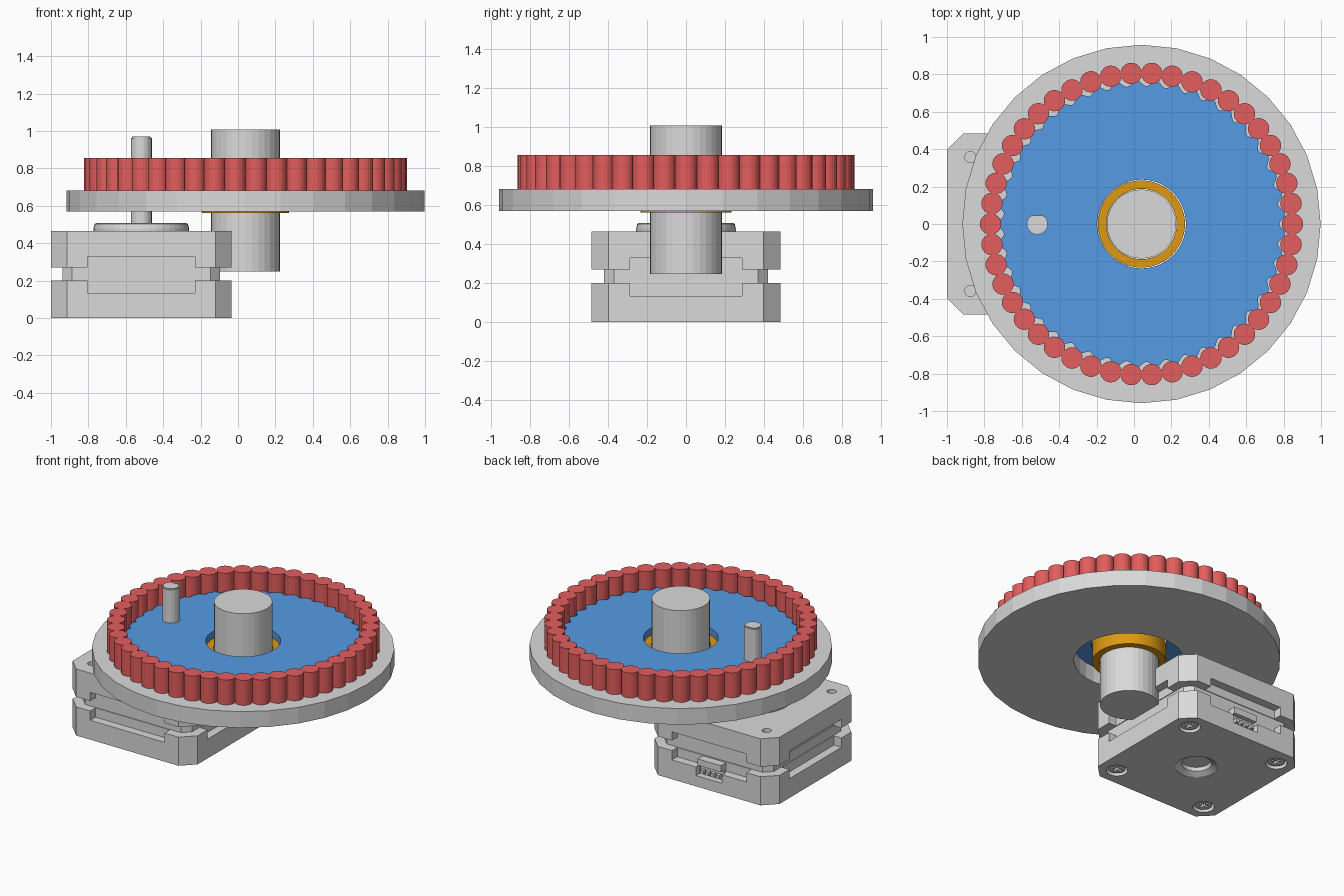
import bpy, bmesh, math

if "Cube" in bpy.data.objects:
    bpy.data.objects.remove(bpy.data.objects["Cube"])

def material(name, rgb):
    m = bpy.data.materials.new(name)
    m.diffuse_color = (*rgb, 1)
    m.use_nodes = True
    m.node_tree.nodes["Principled BSDF"].inputs["Base Color"].default_value = m.diffuse_color
    return m

GREY = material("light grey", (0.70, 0.70, 0.70))
RED = material("soft red", (0.77, 0.11, 0.11))
BLUE = material("mid blue", (0.09, 0.33, 0.77))
ORANGE = material("amber", (0.74, 0.32, 0.006))

GX = 0.04            # gear axis
MX = -0.517          # motor axis

def finish(name, bm, mat):
    bmesh.ops.recalc_face_normals(bm, faces=bm.faces)
    me = bpy.data.meshes.new(name)
    bm.to_mesh(me)
    bm.free()
    me.materials.append(mat)
    ob = bpy.data.objects.new(name, me)
    bpy.context.collection.objects.link(ob)
    return ob

def circle(r, n, cx=0, cy=0):
    return [(cx + r * math.cos(2 * math.pi * i / n),
             cy + r * math.sin(2 * math.pi * i / n)) for i in range(n)]

def add_prism(bm, outline, z0, z1):
    lo = [bm.verts.new((x, y, z0)) for x, y in outline]
    hi = [bm.verts.new((x, y, z1)) for x, y in outline]
    bm.faces.new(lo[::-1])
    bm.faces.new(hi)
    n = len(outline)
    for i in range(n):
        j = (i + 1) % n
        bm.faces.new((lo[i], lo[j], hi[j], hi[i]))

def prism(name, outline, z0, z1, mat):
    bm = bmesh.new()
    add_prism(bm, outline, z0, z1)
    return finish(name, bm, mat)

def bridge(bm, rings):
    """Join closed loops of vertices into a closed band."""
    for k, a in enumerate(rings):
        b = rings[(k + 1) % len(rings)]
        n = len(a)
        for i in range(n):
            j = (i + 1) % n
            bm.faces.new((a[i], a[j], b[j], b[i]))

def lathe(name, profile, n, cx, mat):
    """Revolve a closed (radius, z) profile about a vertical axis."""
    bm = bmesh.new()
    bridge(bm, [[bm.verts.new((x, y, z)) for x, y in circle(r, n, cx)] for r, z in profile])
    return finish(name, bm, mat)

def tube(name, r0, r1, z0, z1, n, cx, mat):
    return lathe(name, [(r0, z0), (r1, z0), (r1, z1), (r0, z1)], n, cx, mat)

def add_box(bm, x0, x1, y0, y1, z0, z1):
    add_prism(bm, [(x0, y0), (x1, y0), (x1, y1), (x0, y1)], z0, z1)

def chamfered(half, c):
    h, k = half, half - c
    return [(MX + x, y) for x, y in
            [(-k, -h), (k, -h), (h, -k), (h, k), (k, h), (-k, h), (-h, k), (-h, -k)]]

def cut(ob, bm):
    cutter = finish("cutter", bm, GREY)
    cutter.hide_render = True
    mod = ob.modifiers.new("cut", 'BOOLEAN')
    mod.operation = 'DIFFERENCE'
    mod.solver = 'EXACT'
    mod.object = cutter
    bpy.context.view_layer.objects.active = ob
    bpy.ops.object.modifier_apply(modifier=mod.name)
    bpy.data.objects.remove(cutter)

# --- Gear housing: base ring, ring of pins, lobed disc, bearing, output shaft
tube("base_ring", 0.35, 0.958, 0.57, 0.683, 32, GX, GREY)

bm = bmesh.new()
for px, py in circle(0.807, 46, GX):
    add_prism(bm, circle(0.057, 24, px, py), 0.68, 0.857)
finish("ring_pins", bm, RED)

bm = bmesh.new()
N, LOBES = 450, 45
outer = []
for i in range(N):
    a = 2 * math.pi * i / N
    r = 0.753 - 0.016 * math.cos(LOBES * a)
    outer.append((GX + r * math.cos(a), r * math.sin(a)))
inner = circle(0.237, N, GX)
bridge(bm, [[bm.verts.new((x, y, z)) for x, y in loop] for loop, z in
            ((inner, 0.684), (outer, 0.684), (outer, 0.732), (inner, 0.732))])
finish("lobed_disc", bm, BLUE)

tube("bearing", 0.188, 0.233, 0.562, 0.686, 48, GX, ORANGE)
prism("output_shaft", circle(0.185, 32, GX), 0.248, 1.007, GREY)

# --- Motor body: inner core between two notched end caps
CORNERS = [(MX + sx * 0.358, sy * 0.358) for sx in (-1, 1) for sy in (-1, 1)]
prism("motor_core", chamfered(0.42, 0.05), 0.11, 0.36, GREY)
for name, z0, z1 in (("motor_lower_cap", 0, 0.2), ("motor_upper_cap", 0.27, 0.465)):
    cap = prism(name, chamfered(0.483, 0.087), z0, z1, GREY)
    bm = bmesh.new()
    for s in (-1, 1):                       # side notches
        a, b = sorted((s * 0.425, s * 0.6))
        add_box(bm, MX - 0.287, MX + 0.287, a, b, 0.135, 0.33)
        add_box(bm, MX + a, MX + b, -0.287, 0.287, 0.135, 0.33)
    cut(cap, bm)
    bm = bmesh.new()
    if z0 == 0:                             # screw, rear bearing and socket recesses
        for x, y in CORNERS:
            add_prism(bm, circle(0.068, 24, x, y), -0.1, 0.04)
        add_prism(bm, circle(0.135, 32, MX), -0.1, 0.05)
        add_box(bm, MX - 0.1, MX + 0.1, 0.44, 0.6, 0.075, 0.15)
    else:                                   # mounting holes
        for x, y in CORNERS:
            add_prism(bm, circle(0.03, 20, x, y), 0.38, 0.6)
    cut(cap, bm)

# Rear bearing seat with a sloped rim
lathe("rear_bearing_seat", [(0.136, 0.002), (0.136, 0.05), (0.09, 0.05), (0.095, 0.025)],
      32, MX, GREY)

# Corner screws with cross slots
for x, y in CORNERS:
    head = prism("corner_screw", circle(0.055, 20, x, y), 0.012, 0.06, GREY)
    bm = bmesh.new()
    add_prism(bm, [(x + u, y + v) for u, v in
                   [(-.035, -.009), (-.009, -.009), (-.009, -.035), (.009, -.035),
                    (.009, -.009), (.035, -.009), (.035, .009), (.009, .009),
                    (.009, .035), (-.009, .035), (-.009, .009), (-.035, .009)]], -0.02, 0.035)
    cut(head, bm)

# Front pilot flange
lathe("pilot_flange", [(0.05, 0.455), (0.255, 0.455), (0.255, 0.48), (0.25, 0.503),
                       (0.24, 0.508), (0.19, 0.508), (0.18, 0.49), (0.05, 0.49)], 40, MX, GREY)

# Motor shaft with a flat on one side
flat = [(x, min(y, 0.045)) for x, y in circle(0.056, 24, MX)]
bm = bmesh.new()
add_prism(bm, circle(0.056, 24, MX), 0.45, 0.57)
add_prism(bm, flat, 0.57, 0.964)
add_prism(bm, [(MX + (x - MX) * 0.9, y * 0.9) for x, y in flat], 0.964, 0.97)
finish("motor_shaft", bm, GREY)

# Cable socket on the back face
bm = bmesh.new()
add_box(bm, MX - 0.09, MX + 0.09, 0.41, 0.482, 0.15, 0.195)
add_box(bm, MX - 0.09, MX + 0.09, 0.41, 0.45, 0.08, 0.15)
for i in range(4):
    x = MX - 0.06 + i * 0.04
    add_box(bm, x - 0.012, x + 0.012, 0.44, 0.478, 0.095, 0.12)
finish("cable_socket", bm, GREY)
